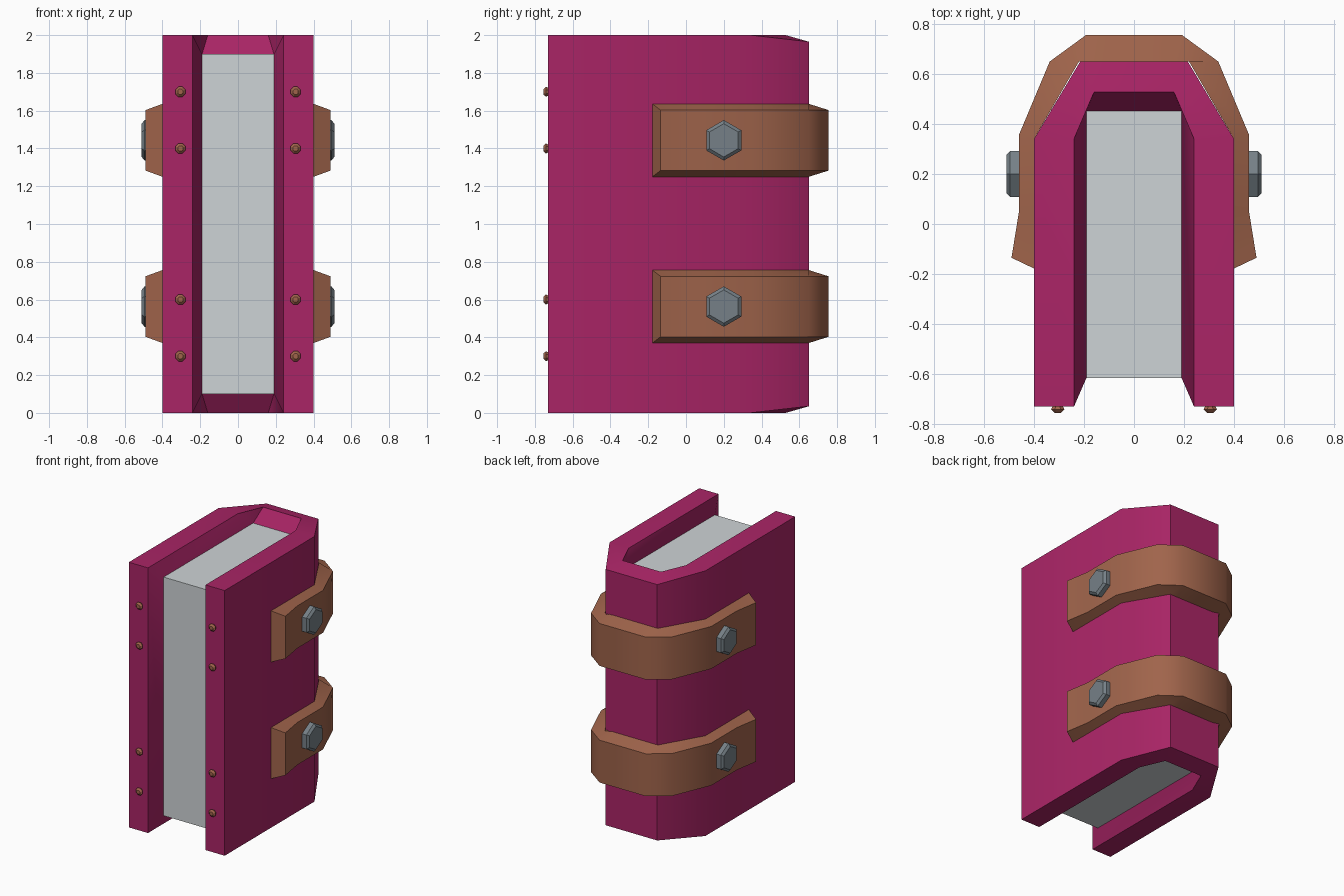
import bpy, bmesh, math
from mathutils import Matrix

if "Cube" in bpy.data.objects:
    bpy.data.objects.remove(bpy.data.objects["Cube"])


def material(name, rgb):
    m = bpy.data.materials.new(name)
    m.diffuse_color = (*rgb, 1)
    m.use_nodes = True
    m.node_tree.nodes["Principled BSDF"].inputs["Base Color"].default_value = m.diffuse_color
    return m


MAGENTA = material("magenta cover", (0.402, 0.018, 0.133))
BROWN = material("brown leather", (0.35, 0.127, 0.07))
STEEL = material("grey steel", (0.18, 0.216, 0.242))
PAPER = material("pale paper", (0.617, 0.658, 0.672))


def finish(bm, name, mat, smooth=None):
    bmesh.ops.remove_doubles(bm, verts=bm.verts, dist=1e-5)
    bmesh.ops.recalc_face_normals(bm, faces=bm.faces)
    me = bpy.data.meshes.new(name)
    bm.to_mesh(me)
    bm.free()
    me.materials.append(mat)
    if smooth:
        me.shade_smooth()
        me.set_sharp_from_angle(angle=math.radians(smooth))
    ob = bpy.data.objects.new(name, me)
    bpy.context.collection.objects.link(ob)
    return ob


def mirrored(half):
    """Right half of a U path -> whole path, right to left."""
    return half + [(-x, y) for x, y in reversed(half)]


def sweep(bm, sections, closed):
    """Bridge a list of equal-length point sections."""
    rows = [[bm.verts.new(p) for p in s] for s in sections]
    n = len(rows[0])
    for a, b in zip(rows, rows[1:]):
        for j in range(n if closed else n - 1):
            k = (j + 1) % n
            bm.faces.new((a[j], a[k], b[k], b[j]))
    return rows


# Cover: U-shaped shell whose inner rim slopes down to the page block
outer = mirrored([(0.40, -0.73), (0.40, 0.34), (0.215, 0.65)])
inner = mirrored([(0.24, -0.73), (0.24, 0.34), (0.16, 0.527)])
page = mirrored([(0.19, -0.615), (0.19, 0.452), (0.19, 0.452)])
drop = [0, 0, 0.035, 0.035, 0, 0]
bm = bmesh.new()
rows = sweep(bm, [[(*p, 0.1), (*i, 0), (*o, d), (*o, 2 - d), (*i, 2), (*p, 1.9)]
                  for o, i, p, d in zip(outer, inner, page, drop)], False)
for r in (rows[0], rows[-1]):
    bm.faces.new(r[1:5])
    bm.faces.new((r[0], r[1], r[4], r[5]))
finish(bm, "cover", MAGENTA, 35)

# Page block
bm = bmesh.new()
bmesh.ops.create_cube(bm, size=1, matrix=Matrix.Translation((0, -0.0815, 1.0))
                      @ Matrix.Diagonal((0.38, 1.067, 1.8, 1)))
finish(bm, "pages", PAPER)

# Straps wrapped round the spine, with bevelled edges
base = mirrored([(0.40, -0.178), (0.40, 0.05), (0.40, 0.34), (0.22, 0.65), (0.16, 0.65)])
face = mirrored([(0.49, -0.135), (0.46, 0.05), (0.46, 0.357), (0.337, 0.65), (0.193, 0.755)])
for label, z in (("lower", 0.563), ("upper", 1.443)):
    bm = bmesh.new()
    rows = sweep(bm, [[(*b, z - 0.193), (*f, z - 0.16), (*f, z + 0.16), (*b, z + 0.193)]
                      for b, f in zip(base, face)], True)
    bm.faces.new(rows[0])
    bm.faces.new(rows[-1])
    finish(bm, label + "_strap", BROWN, 40)

    # Hexagonal bolt heads on both sides
    for side, s in (("right", 1), ("left", -1)):
        bm = bmesh.new()
        ring = [(math.sin(k * math.pi / 3), math.cos(k * math.pi / 3)) for k in range(6)]
        rows = sweep(bm, [[(s * x, 0.2 + r * a, z + r * b) for a, b in ring]
                          for x, r in ((0.45, 0.107), (0.495, 0.107), (0.51, 0.088))], True)
        bm.faces.new(rows[0])
        bm.faces.new(rows[-1])
        finish(bm, f"{label}_{side}_bolt", STEEL)

# Small rivets on the front edges of the cover
for s in (-1, 1):
    for z in (0.3, 0.6, 1.4, 1.7):
        bm = bmesh.new()
        ring = [(math.cos((k + 0.5) * math.pi / 4), math.sin((k + 0.5) * math.pi / 4))
                for k in range(8)]
        rows = sweep(bm, [[(s * 0.305 + r * a, y, z + r * b) for a, b in ring]
                          for y, r in ((-0.725, 0.02), (-0.742, 0.029), (-0.755, 0.015))], True)
        bm.faces.new(rows[0])
        bm.faces.new(rows[-1])
        finish(bm, "rivet", BROWN)
